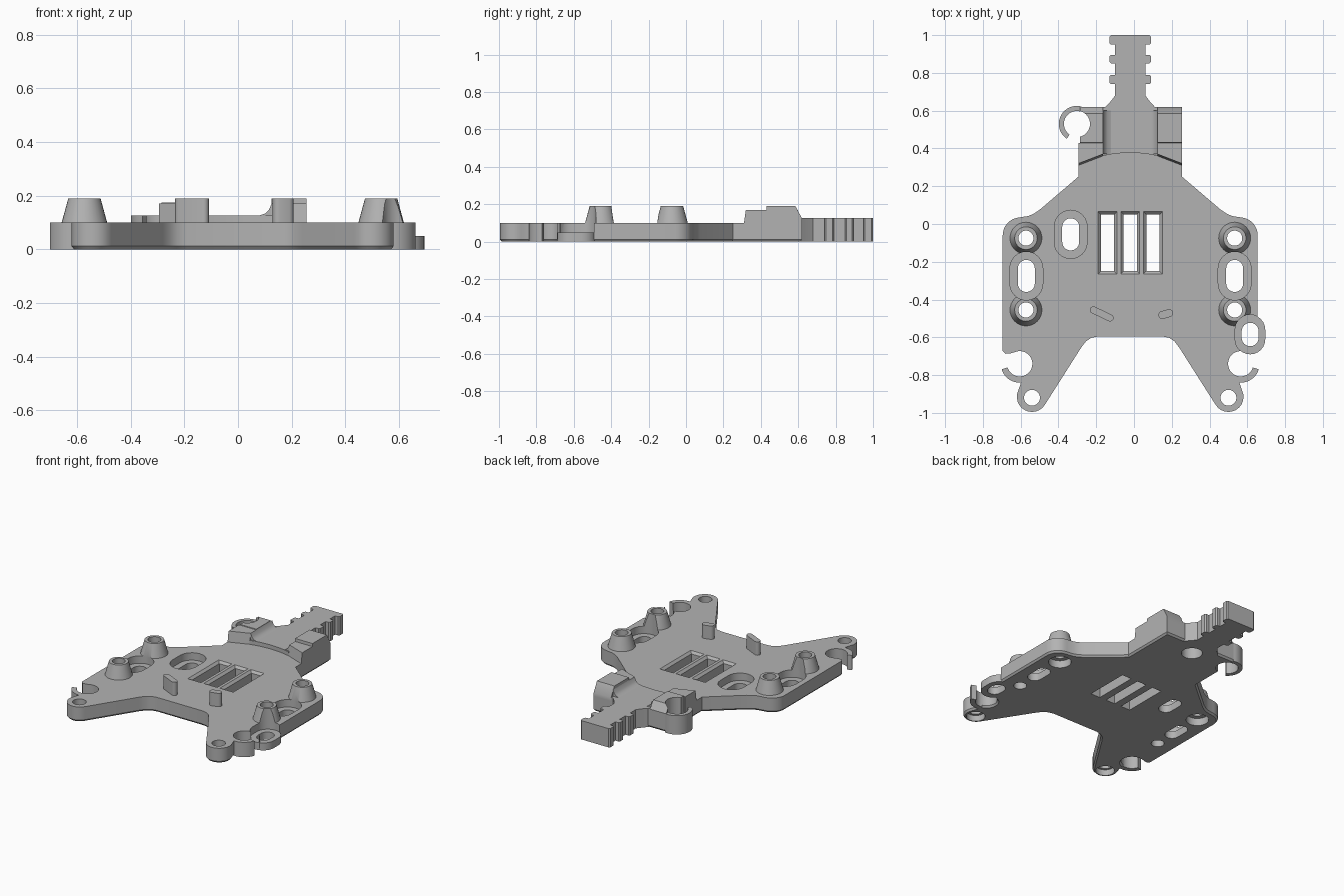
import bpy, bmesh, math

if "Cube" in bpy.data.objects:
    bpy.data.objects.remove(bpy.data.objects["Cube"])

CX = -0.02          # symmetry line of the plate
T = 0.1             # plate thickness
mat = bpy.data.materials.new("plain_grey")
mat.diffuse_color = (0.45, 0.45, 0.45, 1)
mat.use_nodes = True
mat.node_tree.nodes["Principled BSDF"].inputs["Base Color"].default_value = mat.diffuse_color


def arc(x, y, r, a0, a1, n=12):
    return [(x + r * math.cos(math.radians(a0 + (a1 - a0) * i / n)),
             y + r * math.sin(math.radians(a0 + (a1 - a0) * i / n))) for i in range(n + 1)]


def circle(x, y, r, n=32):
    return arc(x, y, r, 0, 360, n)[:-1]


def stadium(x, y0, y1, r):
    return arc(x, y1 - r, r, 0, 180) + arc(x, y0 + r, r, 180, 360)


def capsule(a, b, r):
    d = math.degrees(math.atan2(b[1] - a[1], b[0] - a[0]))
    return arc(*b, r, d - 90, d + 90, 8) + arc(*a, r, d + 90, d + 270, 8)


def loft(name, low, high):
    """Solid between two matching 3D loops."""
    bm = bmesh.new()
    a = [bm.verts.new(p) for p in low]
    b = [bm.verts.new(p) for p in high]
    n = len(a)
    bm.faces.new(a[::-1])
    bm.faces.new(b)
    for i in range(n):
        bm.faces.new((a[i], a[(i + 1) % n], b[(i + 1) % n], b[i]))
    bmesh.ops.recalc_face_normals(bm, faces=bm.faces)
    me = bpy.data.meshes.new(name)
    bm.to_mesh(me)
    bm.free()
    ob = bpy.data.objects.new(name, me)
    bpy.context.collection.objects.link(ob)
    me.materials.append(mat)
    return ob


def prism(name, pts, z0, z1, top=None):
    return loft(name, [(x, y, z0) for x, y in pts], [(x, y, z1) for x, y in (top or pts)])


def cut(targets, pts, z0, z1, top=None):
    cutter = prism("cutter", pts, z0, z1, top)
    for ob in targets:
        m = ob.modifiers.new("cut", 'BOOLEAN')
        m.operation, m.solver, m.object = 'DIFFERENCE', 'EXACT', cutter
        bpy.context.view_layer.objects.active = ob
        bpy.ops.object.modifier_apply(modifier=m.name)
    bpy.data.objects.remove(cutter)


def mirror(pts):
    return [(2 * CX - x, y) for x, y in reversed(pts)]


# main plate outline: left half, mirrored to the right
NX, NY, NR = -0.605, -0.74, 0.067
left = ([(-0.19, -0.595), (-0.225, -0.602), (-0.255, -0.622), (-0.28, -0.655)]
        + arc(-0.54, -0.915, 0.08, -32, -205)
        + [(-0.60, -0.845)] + arc(NX, NY, NR, -82, 115, 20)
        + [(-0.655, -0.685), (-0.68, -0.687), (-0.695, -0.672)]
        + arc(-0.6, -0.06, 0.095, 180, 95, 8)
        + [(-0.56, 0.042), (-0.53, 0.055), (-0.5, 0.075), (-0.295, 0.25), (-0.295, 0.62)])
outline = left + mirror(left)
plate = prism("main_plate", outline, 0.012, T)
bm = bmesh.new()
bm.from_mesh(plate.data)
under = [f for f in bm.faces if f.normal.z < -0.9]
bmesh.ops.inset_region(bm, faces=under, thickness=0.01, depth=0.012, use_even_offset=True)
for v in bm.verts:
    if v.co.z < 0.008:
        v.co.z = 0
bm.to_mesh(plate.data)
bm.free()

# curled wire hooks beside the two front lugs
hook = arc(NX, NY, 0.1, 197, 285) + arc(NX, NY, NR, 285, 197)
prism("front_hook_left", hook, 0, T)
prism("front_hook_right", mirror(hook), 0, T)

# tapered screw bosses
bosses = {}
for sx, x in (("left", -0.572), ("right", 0.533)):
    for sy, y in (("front", -0.455), ("back", -0.075)):
        bosses[sx, sy] = prism(f"boss_{sy}_{sx}", circle(x, y, 0.086), T - 0.005, 0.19, circle(x, y, 0.06))
        pair = [plate, bosses[sx, sy]]
        cut(pair, circle(x, y, 0.04), -0.1, 0.3)
        if sy == "back":
            cut([plate], circle(x, y, 0.07), -0.1, 0.05)

# lug screw holes, wider underneath
for x in (-0.54, 0.5):
    cut([plate], circle(x, -0.92, 0.042), -0.1, 0.3)
    cut([plate], circle(x, -0.92, 0.058), -0.1, 0.04)

# recessed long slots
for x, y, side in ((-0.57, -0.275, "left"), (0.533, -0.275, "right"), (-0.335, -0.055, None)):
    near = [plate] + ([bosses[side, "front"], bosses[side, "back"]] if side else [])
    cut(near, stadium(x, y - 0.128, y + 0.128, 0.087), 0.05, 0.3)
    cut([plate], stadium(x, y - 0.085, y + 0.085, 0.045), -0.1, 0.3)

# low side ear with its own slot
cut([plate, bosses["right", "front"]], stadium(0.615, -0.69, -0.48, 0.08), 0.05, 0.3)
ear = prism("side_ear", stadium(0.615, -0.69, -0.48, 0.08), 0, 0.05)
cut([ear, plate], stadium(0.615, -0.647, -0.523, 0.045), -0.1, 0.3)

# plain vent slots in the middle
for x in (-0.14, CX, 0.10):
    def slot(g):
        return [(x - 0.035 - g, -0.25 - g), (x + 0.035 + g, -0.25 - g),
                (x + 0.035 + g, 0.05 + g), (x - 0.035 - g, 0.05 + g)]
    cut([plate], slot(0), -0.1, 0.3)
    cut([plate], slot(0), T - 0.015, T + 0.015, slot(0.03))

# two small guide posts
prism("guide_post_left", capsule((-0.215, -0.455), (-0.127, -0.497), 0.019), T - 0.005, 0.19)
prism("guide_post_right", capsule((0.15, -0.482), (0.186, -0.472), 0.021), T - 0.005, 0.19)


# raised shoulders either side of the cable channel
def shoulder(name, x_out, x_in, step):
    def prof(x, yf):
        return [(x, yf, T), (x, yf + 0.01, 0.17), (x, 0.43, 0.17), (x, 0.431, step),
                (x, 0.585, step), (x, 0.62, 0.125), (x, 0.62, T)]
    return loft(name, prof(x_out, 0.31), prof(x_in, 0.36))


shoulder_l = shoulder("shoulder_left", -0.295, -0.165, 0.175)
shoulder("shoulder_right", 0.255, 0.125, 0.19)

# channel floor with curved front edge, and coved walls
floor = [(-0.165, 0.62), (-0.165, 0.36), (-0.1, 0.373), (CX, 0.378), (0.06, 0.373), (0.125, 0.36), (0.125, 0.62)]
prism("channel_floor", floor, T, 0.127)
for name, x, s in (("cove_left", -0.165, 1), ("cove_right", 0.125, -1)):
    prof = [(x, 0.125), (x + s * 0.05, 0.125), (x + s * 0.025, 0.133), (x + s * 0.01, 0.147), (x, 0.17)]
    loft(name, [(px, 0.37, z) for px, z in prof], [(px, 0.6, z) for px, z in prof])

# wire hook at the back left
HX, HY = -0.303, 0.53
cut([plate, shoulder_l], circle(HX, HY, 0.07), -0.1, 0.3)
cut([plate, shoulder_l], [(-0.4, 0.43), (-0.285, 0.43), (-0.285, 0.7), (-0.4, 0.7)], -0.1, 0.3)
prism("back_hook", arc(HX, HY, 0.095, 75, 236, 20) + arc(HX, HY, 0.068, 236, 75, 20), 0, 0.127)

# toothed cable tail
tail = [(CX, 0.6), (-0.155, 0.6), (-0.155, 0.615), (-0.127, 0.645), (-0.1, 0.68)]
for y0, y1 in ((0.74, 0.79), (0.85, 0.895), (0.95, 1.0)):
    tail += [(-0.1, y0), (-0.122, y0), (-0.13, y0 + 0.008), (-0.13, y1 - 0.008), (-0.122, y1)]
    if y1 < 1:
        tail.append((-0.1, y1))
prism("cable_tail", tail + mirror(tail[1:]), 0, 0.127)
# blind pocket below the channel
cut([plate], circle(CX, 0.53, 0.065), -0.1, 0.08)

for ob in bpy.context.collection.objects:
    ob.select_set(True)
bpy.context.view_layer.objects.active = plate
bpy.ops.object.shade_smooth_by_angle(angle=math.radians(30))
